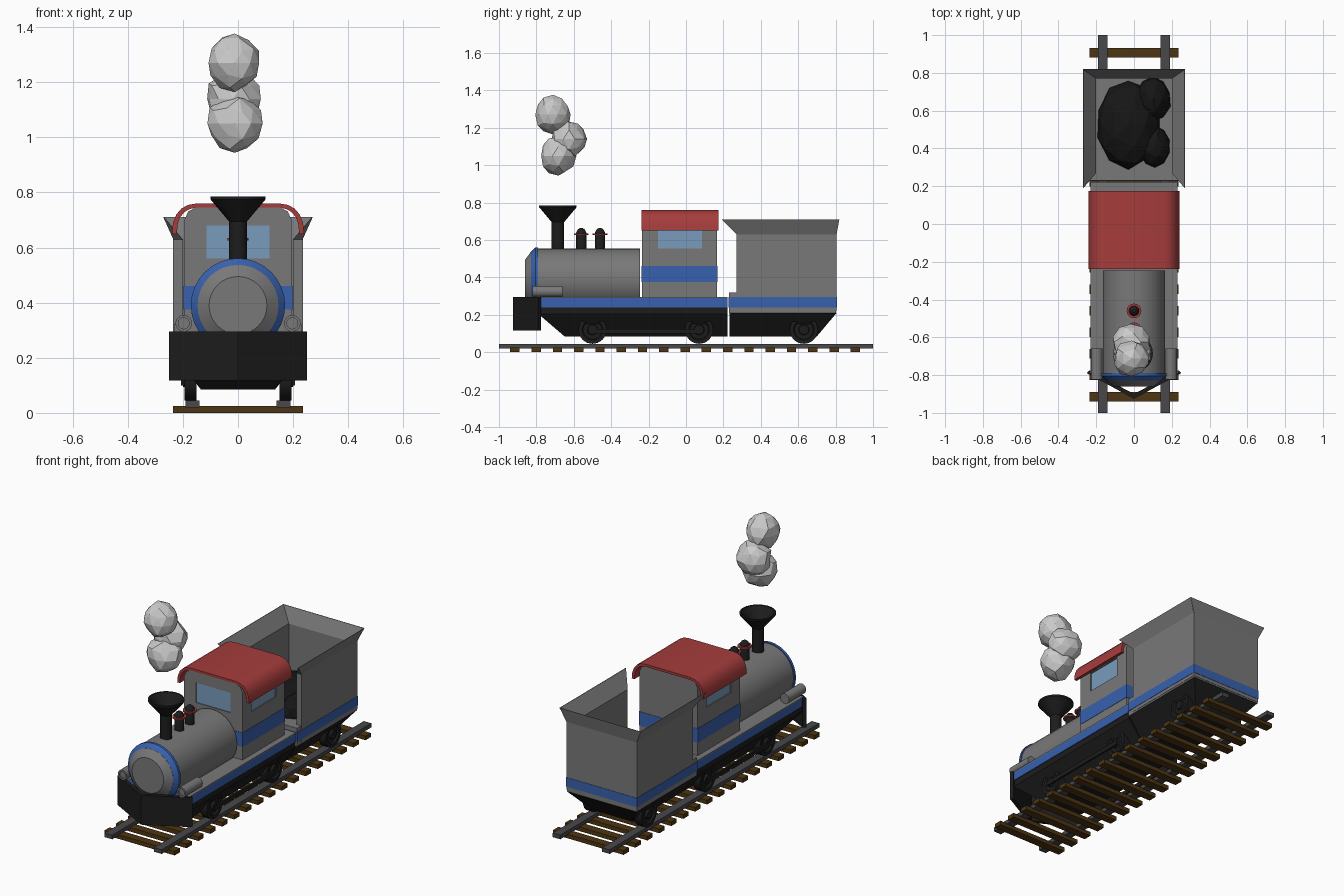
import bpy, bmesh, math, random
from mathutils import Vector

default_cube = bpy.data.objects.get("Cube")
if default_cube:
    bpy.data.objects.remove(default_cube, do_unlink=True)
random.seed(4)


def material(name, *rgb):
    m = bpy.data.materials.new(name)
    m.use_nodes = True
    m.diffuse_color = (*rgb, 1)
    bsdf = next(n for n in m.node_tree.nodes if n.type == 'BSDF_PRINCIPLED')
    bsdf.inputs["Base Color"].default_value = (*rgb, 1)
    return m


GREY = material("body_grey", .19, .19, .19)
BLACK = material("iron_black", .012, .012, .012)
COAL = material("coal_black", .008, .008, .008)
BLUE = material("trim_blue", .04, .12, .42)
RED = material("roof_red", .38, .045, .045)
GLASS = material("window_blue", .19, .33, .5)
WOOD = material("sleeper_brown", .075, .035, .006)
STEEL = material("rail_steel", .065, .065, .07)
SMOKE = material("smoke_white", .62, .62, .62)


def finish(name, bm, mat, smooth=False):
    bmesh.ops.recalc_face_normals(bm, faces=bm.faces)
    me = bpy.data.meshes.new(name)
    bm.to_mesh(me)
    bm.free()
    me.materials.append(mat)
    ob = bpy.data.objects.new(name, me)
    bpy.context.collection.objects.link(ob)
    bpy.ops.object.select_all(action='DESELECT')
    ob.select_set(True)
    bpy.context.view_layer.objects.active = ob
    if smooth:
        bpy.ops.object.shade_smooth_by_angle(angle=math.radians(30))
    return ob


def loft(name, rings, mat, smooth=False):
    """Skin a stack of equal-length rings and cap both ends."""
    bm = bmesh.new()
    vs = [[bm.verts.new(p) for p in ring] for ring in rings]
    n = len(vs[0])
    for a, b in zip(vs, vs[1:]):
        for i in range(n):
            j = (i + 1) % n
            bm.faces.new((a[i], a[j], b[j], b[i]))
    bm.faces.new(vs[0])
    bm.faces.new(vs[-1])
    return finish(name, bm, mat, smooth)


def rect(x0, x1, y0, y1, z):
    return [(x0, y0, z), (x1, y0, z), (x1, y1, z), (x0, y1, z)]


def box(name, x0, x1, y0, y1, z0, z1, mat):
    return loft(name, [rect(x0, x1, y0, y1, z0), rect(x0, x1, y0, y1, z1)], mat)


def lathe(name, axis, centre, profile, mat, seg=32):
    """Turn (radius, position) pairs about an axis through centre."""
    rings = []
    for r, t in profile:
        ring = []
        for k in range(seg):
            a = math.tau * k / seg
            p = list(centre)
            p[axis] = t
            p[(axis + 1) % 3] += r * math.cos(a)
            p[(axis + 2) % 3] += r * math.sin(a)
            ring.append(p)
        rings.append(ring)
    return loft(name, rings, mat, True)


def extrude_y(name, pts, y0, y1, mat, smooth=False):
    return loft(name, [[(x, y, z) for x, z in pts] for y in (y0, y1)], mat, smooth)


def mirror_x(pts):
    return pts + [(-x, z) for x, z in reversed(pts)]


def lump(name, centre, size, jitter, mat):
    bm = bmesh.new()
    bmesh.ops.create_icosphere(bm, subdivisions=2, radius=1)
    for v in bm.verts:
        k = 1 + random.uniform(-jitter, jitter)
        v.co = Vector(centre) + Vector([c * s * k for c, s in zip(v.co, size)])
    return finish(name, bm, mat)


# Track
for i in range(17):
    y = -.915 + i * .1138
    box(f"sleeper_{i + 1}", -.235, .235, y - .025, y + .025, 0, .025, WOOD)
for side, s in (("left", 1), ("right", -1)):
    box(f"{side}_rail", s * .165 - .025, s * .165 + .025, -1, 1, .02, .045, STEEL)

# Underframes, tapering downward
loft("engine_frame", [rect(-.135, .135, -.65, .223, .085),
                      rect(-.225, .225, -.79, .223, .205),
                      rect(-.225, .225, -.79, .223, .24)], BLACK)
loft("tender_frame", [rect(-.135, .135, .232, .7, .085),
                      rect(-.23, .23, .232, .805, .21)], BLACK)

# Wheels, axles and rods
for i, y in enumerate((-.5, .07, .63)):
    lathe(f"axle_{i + 1}", 0, (0, y, .12), [(.015, -.17), (.015, .17)], BLACK, 12)
    for side, s in (("left", 1), ("right", -1)):
        lathe(f"{side}_wheel_{i + 1}", 0, (0, y, .12),
              [(.075, s * .15), (.075, s * .195), (.055, s * .195), (.05, s * .185),
               (.028, s * .185), (.025, s * .2), (.01, s * .2)], BLACK)
for side, s in (("left", 1), ("right", -1)):
    box(f"{side}_coupling_rod", s * .2 - .006, s * .2 + .006, -.52, .09, .1, .125, BLACK)

# Footplate and front plough
box("footplate_band", -.23, .23, -.79, .223, .24, .29, BLUE)
box("footplate", -.23, .23, -.79, .223, .29, .296, GREY)
vee = [(-.25, -.79), (0, -.925), (.25, -.79), (.235, -.775), (0, -.9), (-.235, -.775)]
loft("plough", [[(x, y, z) for x, y in vee] for z in (.117, .295)], BLACK)

# Boiler with stepped nose
mid = (0, 0, .39)
lathe("boiler", 1, mid, [(.165, -.8), (.165, -.245)], GREY)
lathe("boiler_ring", 1, mid, [(.145, -.83), (.171, -.805), (.171, -.79), (.16, -.79)], BLUE)
lathe("boiler_nose", 1, mid, [(.105, -.86), (.147, -.829), (.147, -.8)], GREY)
for side, s in (("left", 1), ("right", -1)):
    lathe(f"{side}_cylinder", 1, (s * .197, 0, .325),
          [(.02, -.815), (.02, -.822), (.03, -.822), (.03, -.66)], GREY, 20)

# Chimney and domes
lathe("chimney", 2, (0, -.685, 0), [(.033, .53), (.033, .695), (.1, .775), (.1, .785),
                                    (.09, .785), (.026, .71), (.026, .69)], BLACK, 24)
for i, y in enumerate((-.56, -.46)):
    lathe(f"dome_{i + 1}", 2, (0, y, 0), [(.027, .54), (.027, .64), (.019, .656), (.007, .664)], BLACK, 16)
    lathe(f"dome_ring_{i + 1}", 2, (0, y, 0), [(.039, .626), (.039, .635)], RED, 16)

# Cab with recessed windows
cab = extrude_y("cab", mirror_x([(.195, .295), (.195, .7), (.18, .732), (.15, .746)]),
                -.235, .167, GREY)
cutters = [box("side_cutter", -.3, .3, -.15, .085, .555, .67, GREY),
           box("front_cutter", -.115, .115, -.3, -.227, .56, .68, GREY)]
for c in cutters:
    mod = cab.modifiers.new("window", 'BOOLEAN')
    mod.operation = 'DIFFERENCE'
    mod.object = c
    mod.solver = 'EXACT'
    c.hide_render = True
    bpy.ops.object.select_all(action='DESELECT')
    bpy.context.view_layer.objects.active = cab
    cab.select_set(True)
    bpy.ops.object.modifier_apply(modifier=mod.name)
    bpy.data.objects.remove(c, do_unlink=True)
box("side_windows", -.188, .188, -.152, .087, .553, .672, GLASS)
box("front_window", -.115, .115, -.23, -.22, .56, .68, GLASS)
box("cab_band", -.197, .197, -.237, .169, .375, .46, BLUE)

# Curved roof shell
outer = [(.24, .65), (.236, .69), (.224, .72), (.205, .742), (.18, .755), (.15, .76)]
inner = [(.222, .65), (.219, .685), (.21, .71), (.194, .729), (.175, .74), (.15, .745)]
loft("cab_roof", [[(x, y, z) for x, z in mirror_x(outer) + list(reversed(mirror_x(inner)))]
                  for y in (-.237, .175)], RED, True)

# Tender: floor, band and flared walls
box("tender_floor", -.233, .233, .23, .803, .21, .32, GREY)
box("tender_band", -.237, .237, .228, .807, .24, .295, BLUE)
for side, s in (("left", 1), ("right", -1)):
    a, b, t = s * .2, s * .235, s * .268
    loft(f"{side}_tender_wall", [rect(a, b, .27, .8, .22), rect(a, b, .27, .8, .63),
                                 rect(t, s * .271, .19, .82, .71)], GREY)
loft("tender_back", [rect(-.235, .235, .77, .805, .22), rect(-.235, .235, .77, .805, .63),
                     rect(-.27, .27, .817, .82, .71)], GREY)

# Coal heap
for i, (x, y, rx, ry, h) in enumerate(((-.03, .53, .17, .235, .13), (.1, .66, .095, .12, .12),
                                       (.11, .41, .085, .11, .1))):
    lump(f"coal_{i + 1}", (x, y, .33), (rx, ry, h), .04, COAL)

# Smoke puffs
for i, (x, y, z) in enumerate(((-.012, -.683, 1.05), (-.018, -.625, 1.14), (-.012, -.712, 1.27))):
    lump(f"smoke_puff_{i + 1}", (x, y, z), (.099, .094, .1), .09, SMOKE)
